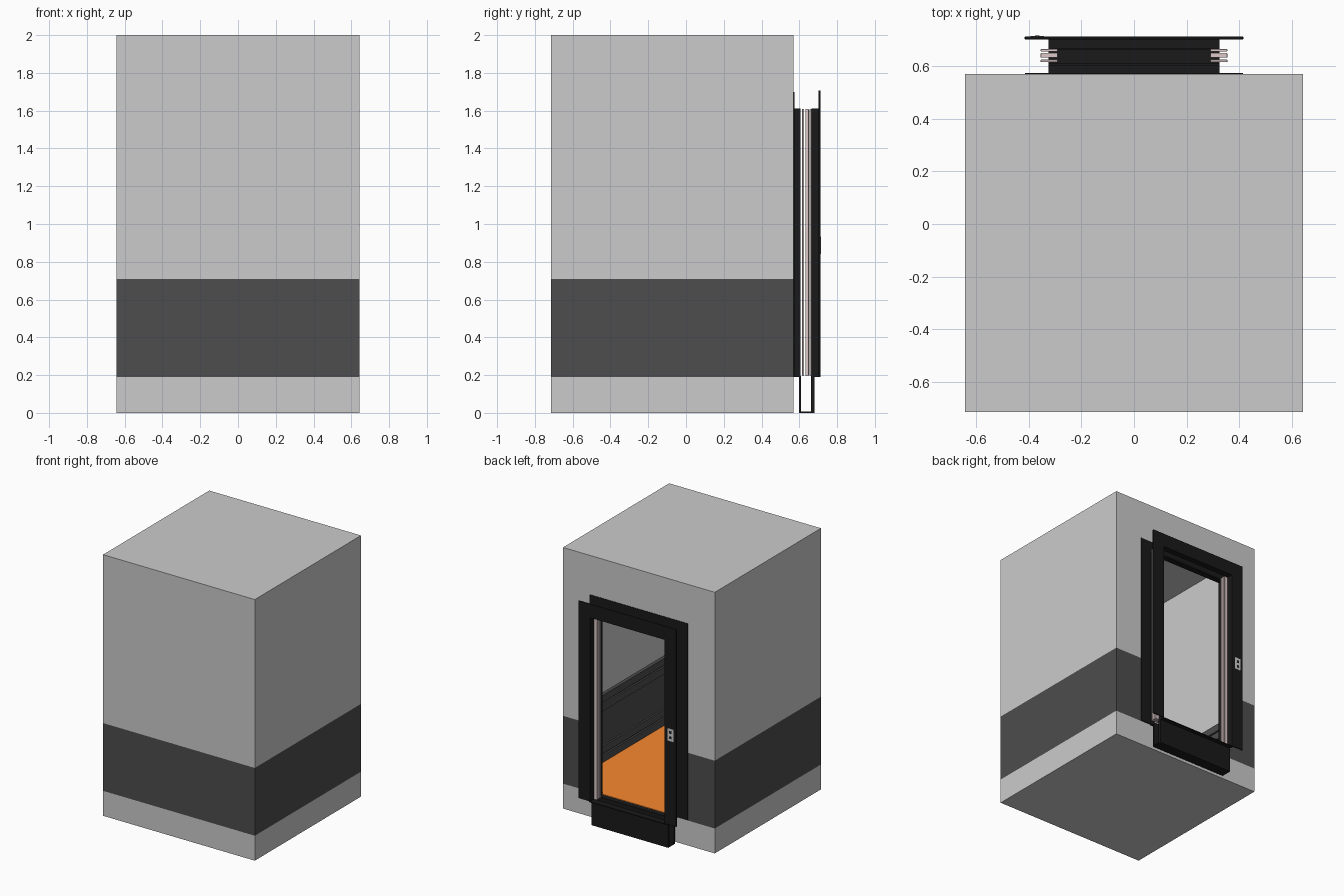
import bpy, bmesh

if "Cube" in bpy.data.objects:
    bpy.data.objects.remove(bpy.data.objects["Cube"])


def material(name, rgb):
    m = bpy.data.materials.new(name)
    m.diffuse_color = (*rgb, 1)
    m.use_nodes = True
    m.node_tree.nodes["Principled BSDF"].inputs["Base Color"].default_value = m.diffuse_color
    return m


BLACK = material("black_metal", (0.01, 0.01, 0.01))
DARK = material("dark_band", (0.075, 0.075, 0.075))
ORANGE = material("orange_floor", (0.95, 0.25, 0.03))
PINK = material("door_steel", (0.72, 0.58, 0.58))


def finish(name, bm, mat, bevel=0):
    bmesh.ops.recalc_face_normals(bm, faces=bm.faces[:])
    me = bpy.data.meshes.new(name)
    bm.to_mesh(me)
    bm.free()
    ob = bpy.data.objects.new(name, me)
    bpy.context.collection.objects.link(ob)
    if mat:
        me.materials.append(mat)
    if bevel:
        mod = ob.modifiers.new("edge_round", "BEVEL")
        mod.width, mod.segments = bevel, 2
    return ob


def box(name, x, y, z, mat=None, bevel=0, mirror=False):
    bm = bmesh.new()
    bmesh.ops.create_cube(bm, size=1)
    for v in bm.verts:
        for i, (a, b) in enumerate((x, y, z)):
            v.co[i] = a if v.co[i] < 0 else b
    ob = finish(name, bm, mat, bevel)
    if mirror:
        ob.modifiers.new("mirror_x", "MIRROR")
    return ob


def portal(name, inner, outer, y, z0=0.195, mat=None, bevel=0):
    """Upside-down U frame; inner and outer are (half width, top height)."""
    (a, h), (b, t) = inner, outer
    pts = [(-b, z0), (-b, t), (b, t), (b, z0), (a, z0), (a, h), (-a, h), (-a, z0)]
    bm = bmesh.new()
    f = bm.faces.new([bm.verts.new((px, y[0], pz)) for px, pz in pts])
    ext = bmesh.ops.extrude_face_region(bm, geom=[f])["geom"]
    bmesh.ops.translate(bm, vec=(0, y[1] - y[0], 0),
                        verts=[v for v in ext if isinstance(v, bmesh.types.BMVert)])
    return finish(name, bm, mat, bevel)


W, Y0, Y1, T = 0.643, -0.715, 0.57, 0.008   # cabin half width, depth range, wall
F, B, TOP = 0.195, 0.71, 2.0                # floor, band top, roof
DOOR, DOORTOP = 0.325, 1.612

# Cabin base, floor and roof
box("cabin_base", (-W, W), (Y0, Y1), (0, F - 0.004))
box("cabin_floor", (-W + T, W - T), (Y0 + T, Y1 - T), (F - 0.004, F), ORANGE)
box("cabin_roof", (-W, W), (Y0, Y1), (TOP - T, TOP))

# Walls, split into a dark lower band and a light upper part
for label, z, mat in (("lower_band", (F - 0.004, B), DARK), ("upper", (B, TOP - T), None)):
    box("side_walls_" + label, (W - T, W), (Y0, Y1), z, mat, mirror=True)
    box("front_wall_" + label, (-W + T, W - T), (Y0, Y0 + T), z, mat)
    if mat:
        box("door_wall_" + label, (DOOR, W - T), (Y1 - T, Y1), z, mat, mirror=True)
    else:
        portal("door_wall_" + label, (DOOR, DOORTOP), (W - T, TOP - T), (Y1 - T, Y1), B)

# Bumper boards inside, around three walls
D = 0.033
for i, z in enumerate(((F, 0.25), (0.262, 0.317), (0.588, 0.643), (0.655, B))):
    box(f"side_bumper_{i}", (W - D, W - T), (Y0 + T, Y1 - T), z, DARK, mirror=True)
    box(f"front_bumper_{i}", (-W + D, W - D), (Y0 + T, Y0 + D), z, DARK)
# Recessed sheet between the bumper boards
box("side_kick_panel", (W - 0.02, W - T), (Y0 + T, Y1 - T), (F, B - 0.01), DARK, mirror=True)
box("front_kick_panel", (-W + 0.02, W - 0.02), (Y0 + T, Y0 + 0.02), (F, B - 0.01), DARK)

# Cabin door frame: flat surround and a return towards the shaft
portal("cabin_door_surround", (0.315, 1.602), (0.414, 1.70), (Y1 - T, Y1 + 0.004), mat=BLACK)
portal("cabin_door_return", (0.315, 1.602), (DOOR, DOORTOP), (Y1, 0.605), mat=BLACK)

# Landing door frame
portal("landing_door_return", (0.315, 1.602), (DOOR, DOORTOP), (0.665, 0.705), mat=BLACK)
portal("landing_door_surround", (0.315, 1.602), (0.416, 1.708), (0.702, 0.712),
       mat=BLACK, bevel=0.003)

# Retracted sliding door leaves on both sides
for i, (y, half) in enumerate(((0.620, 0.005), (0.641, 0.009), (0.660, 0.005))):
    box(f"door_leaf_{i}", (0.29, 0.355), (y - half, y + half), (F, 1.61), PINK, 0.003, True)

# Sill: two treads joined by a deep channel
box("cabin_sill_tread", (-DOOR, DOOR), (Y1, 0.61), (F - 0.006, F), BLACK)
box("landing_sill_tread", (-DOOR, DOOR), (0.662, 0.712), (F - 0.006, F), BLACK)
box("sill_inner_apron", (-DOOR, DOOR), (0.598, 0.61), (0, F - 0.006), BLACK)
box("sill_outer_apron", (-DOOR, DOOR), (0.662, 0.68), (0, F - 0.006), BLACK)
box("sill_channel_base", (-DOOR, DOOR), (0.61, 0.662), (0, 0.008), BLACK)

# Call button plate
box("call_plate", (-0.393, -0.343), (0.711, 0.714), (0.84, 0.935))
for i, z in enumerate((0.868, 0.907)):
    box(f"call_button_{i}", (-0.377, -0.359), (0.713, 0.716), (z - 0.009, z + 0.009), BLACK)
